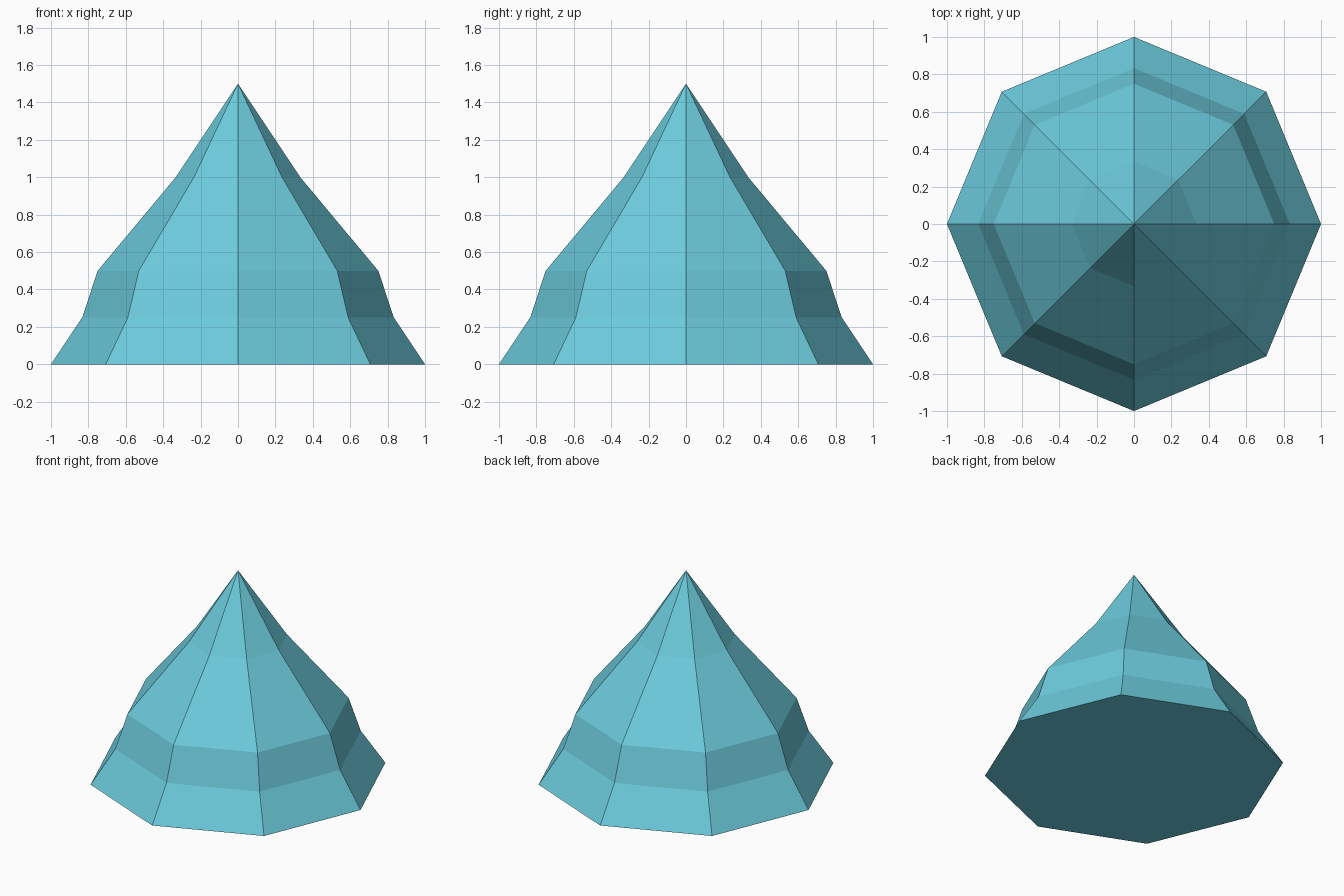
import bpy, bmesh, math

if "Cube" in bpy.data.objects:
    bpy.data.objects.remove(bpy.data.objects["Cube"])

SIDES = 8
PROFILE = [(1.0, 0.0), (0.833, 0.25), (0.75, 0.5), (0.333, 1.0)]  # radius, height
TIP = 1.5

teal = bpy.data.materials.new("light teal")
teal.diffuse_color = (0.15, 0.6, 0.72, 1)
teal.use_nodes = True
teal.node_tree.nodes["Principled BSDF"].inputs["Base Color"].default_value = teal.diffuse_color

# Faceted cone: stacked rings closed by a tip and a flat base
bm = bmesh.new()
rings = []
for r, z in PROFILE:
    rings.append([bm.verts.new((r * math.cos(math.tau * i / SIDES),
                                r * math.sin(math.tau * i / SIDES), z))
                  for i in range(SIDES)])
tip = bm.verts.new((0, 0, TIP))

bm.faces.new(rings[0][::-1])
for i in range(SIDES):
    j = (i + 1) % SIDES
    for low, high in zip(rings, rings[1:]):
        bm.faces.new((low[i], low[j], high[j], high[i]))
    bm.faces.new((rings[-1][i], rings[-1][j], tip))

mesh = bpy.data.meshes.new("faceted_cone")
bm.to_mesh(mesh)
bm.free()
mesh.materials.append(teal)
cone = bpy.data.objects.new("faceted_cone", mesh)
bpy.context.collection.objects.link(cone)
